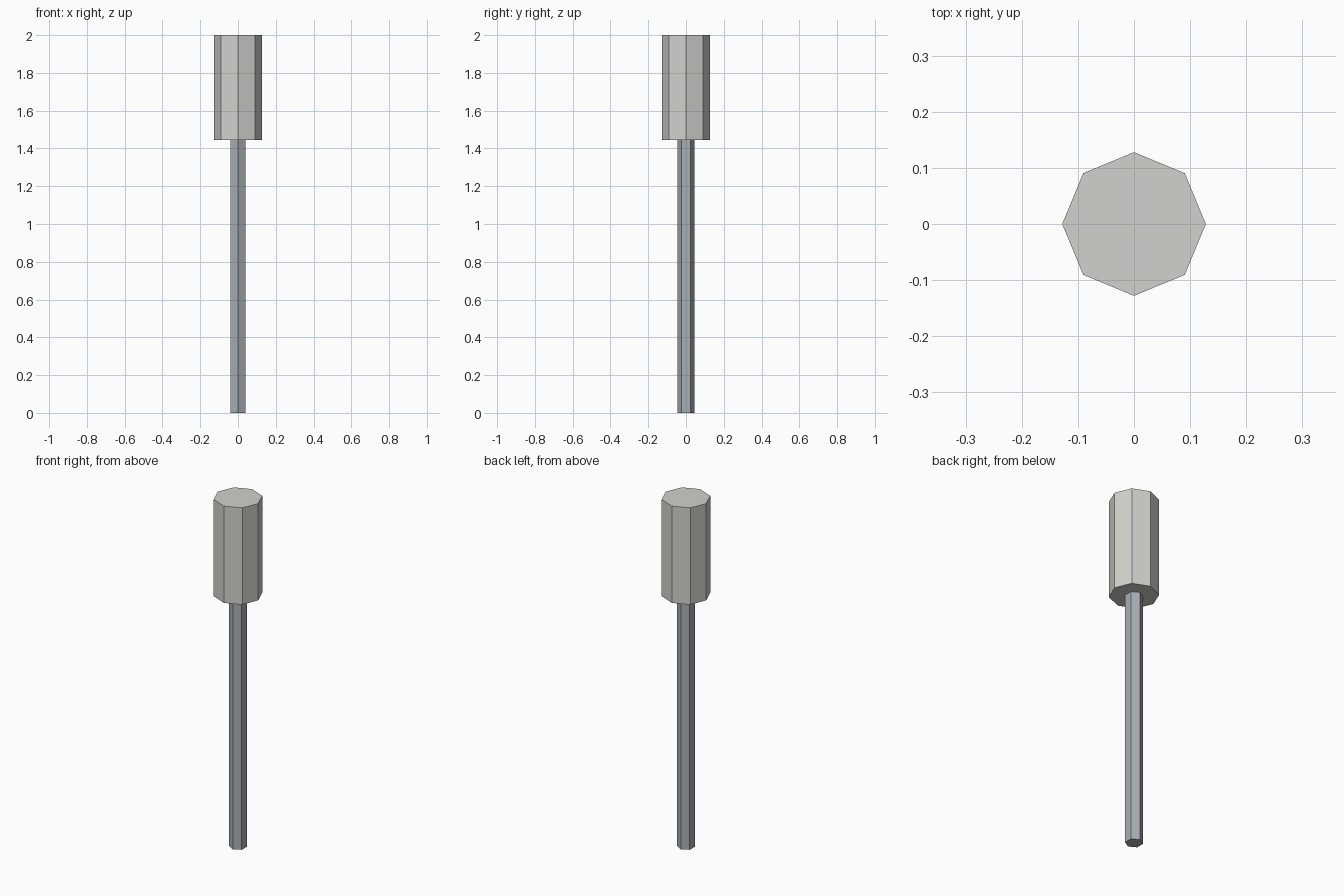
import bpy
import bmesh
from mathutils import Matrix

if "Cube" in bpy.data.objects:
    bpy.data.objects.remove(bpy.data.objects["Cube"])


def material(name, color):
    mat = bpy.data.materials.new(name)
    mat.diffuse_color = (*color, 1.0)
    mat.use_nodes = True
    mat.node_tree.nodes["Principled BSDF"].inputs["Base Color"].default_value = mat.diffuse_color
    return mat


def prism(name, sides, radius, z0, z1, mat):
    """Upright capped prism with a corner pointing along +y."""
    bm = bmesh.new()
    bmesh.ops.create_cone(bm, cap_ends=True, segments=sides,
                          radius1=radius, radius2=radius, depth=z1 - z0,
                          matrix=Matrix.Translation((0, 0, (z0 + z1) / 2)))
    mesh = bpy.data.meshes.new(name)
    bm.to_mesh(mesh)
    bm.free()
    mesh.materials.append(mat)
    obj = bpy.data.objects.new(name, mesh)
    bpy.context.collection.objects.link(obj)
    return obj


light_grey = material("light_grey", (0.64, 0.64, 0.62))
steel_grey = material("steel_grey", (0.40, 0.43, 0.46))

# Hexagonal shaft below, octagonal head on top
prism("shaft", 6, 0.046, 0.0, 1.445, steel_grey)
prism("head", 8, 0.128, 1.445, 2.0, light_grey)
